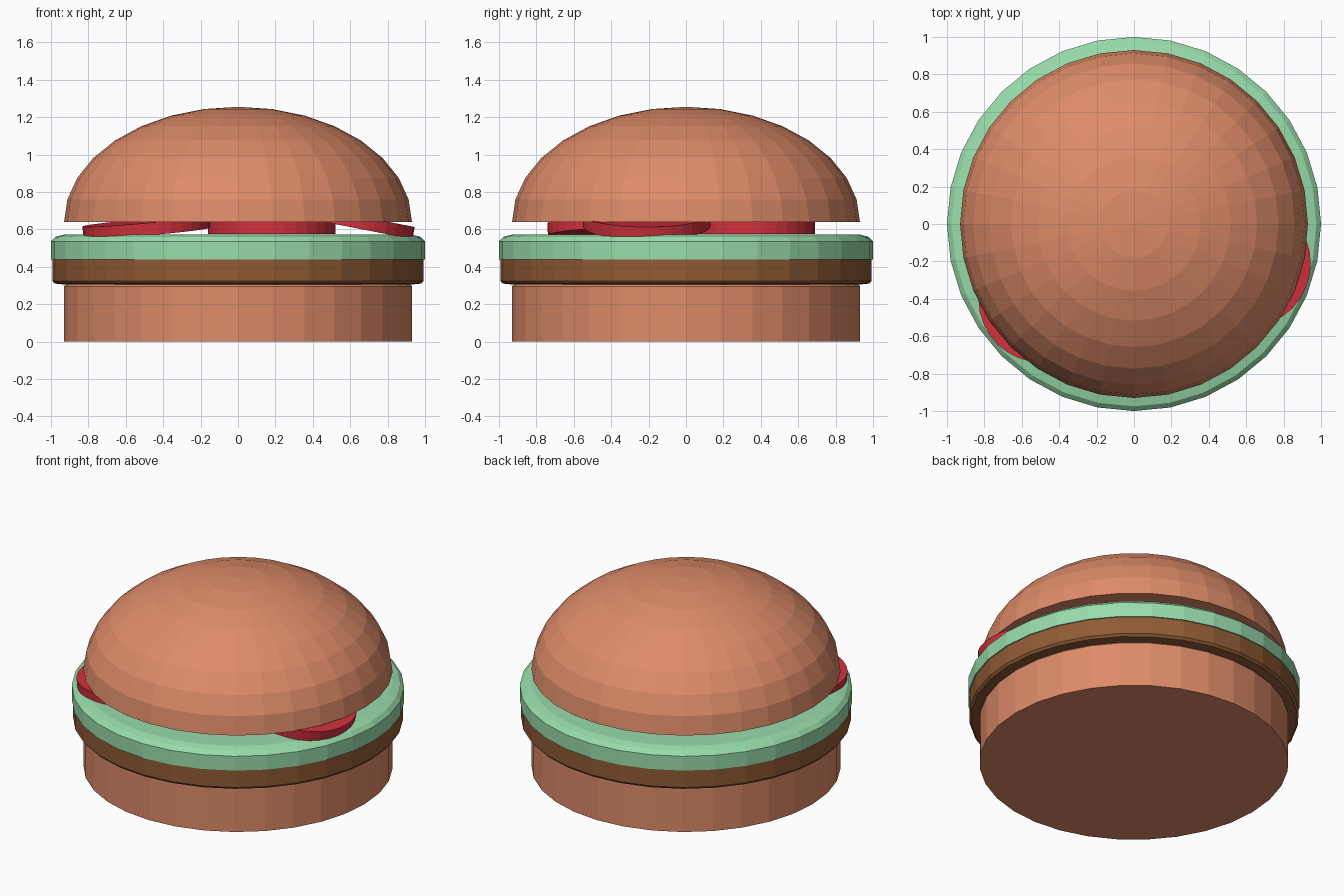
import bpy, math
from mathutils import Euler

if "Cube" in bpy.data.objects:
    bpy.data.objects.remove(bpy.data.objects["Cube"])

SEGMENTS = 32


def material(name, rgb):
    m = bpy.data.materials.new(name)
    m.diffuse_color = (*rgb, 1)
    m.use_nodes = True
    m.node_tree.nodes["Principled BSDF"].inputs["Base Color"].default_value = m.diffuse_color
    return m


def lathe(name, profile, mat, location=(0, 0, 0), tilt=(0, 0, 0)):
    """Spin (radius, z) points around z; radius 0 makes a pole, open ends are capped."""
    verts, faces, rings = [], [], []
    for r, z in profile:
        start = len(verts)
        if r == 0:
            verts.append((0, 0, z))
            rings.append([start] * SEGMENTS)
        else:
            for i in range(SEGMENTS):
                a = 2 * math.pi * i / SEGMENTS
                verts.append((r * math.cos(a), r * math.sin(a), z))
            rings.append(list(range(start, start + SEGMENTS)))
    for low, high in zip(rings, rings[1:]):
        for i in range(SEGMENTS):
            j = (i + 1) % SEGMENTS
            quad = [low[i], low[j], high[j], high[i]]
            faces.append(list(dict.fromkeys(quad)))
    if profile[0][0] > 0:
        faces.append(rings[0][::-1])
    if profile[-1][0] > 0:
        faces.append(rings[-1])
    mesh = bpy.data.meshes.new(name)
    mesh.from_pydata(verts, [], faces)
    mesh.materials.append(mat)
    obj = bpy.data.objects.new(name, mesh)
    obj.location = location
    obj.rotation_euler = Euler([math.radians(t) for t in tilt])
    bpy.context.collection.objects.link(obj)
    return obj


bun = material("bun", (0.73, 0.26, 0.14))
meat = material("meat", (0.28, 0.105, 0.035))
green = material("lettuce", (0.32, 0.72, 0.41))
red = material("tomato", (0.65, 0.03, 0.045))

# Bottom bun, patty and lettuce
lathe("bottom_bun", [(0.93, 0), (0.93, 0.295), (0.92, 0.305)], bun)
lathe("patty", [(0.93, 0.305), (0.98, 0.31), (0.993, 0.325), (0.993, 0.44)], meat)
lathe("lettuce", [(1.0, 0.44), (1.0, 0.535), (0.975, 0.56), (0.93, 0.572)], green)

# Tomato slices: position and tilt in degrees
slices = [
    ((-0.49, -0.40, 0.612), (2, -5, 0)),
    ((0.605, -0.21, 0.645), (0, 11, 0)),
    ((0.18, 0.35, 0.607), (0, 0, 0)),
]
for n, (loc, tilt) in enumerate(slices, 1):
    lathe(f"tomato_slice_{n}", [(0.34, -0.033), (0.34, 0.033)], red, loc, tilt)

# Domed top bun
dome = [(0.93 * math.cos(math.pi / 16 * k), 0.64 + 0.615 * math.sin(math.pi / 16 * k))
        for k in range(8)] + [(0, 1.255)]
lathe("top_bun", dome, bun)
